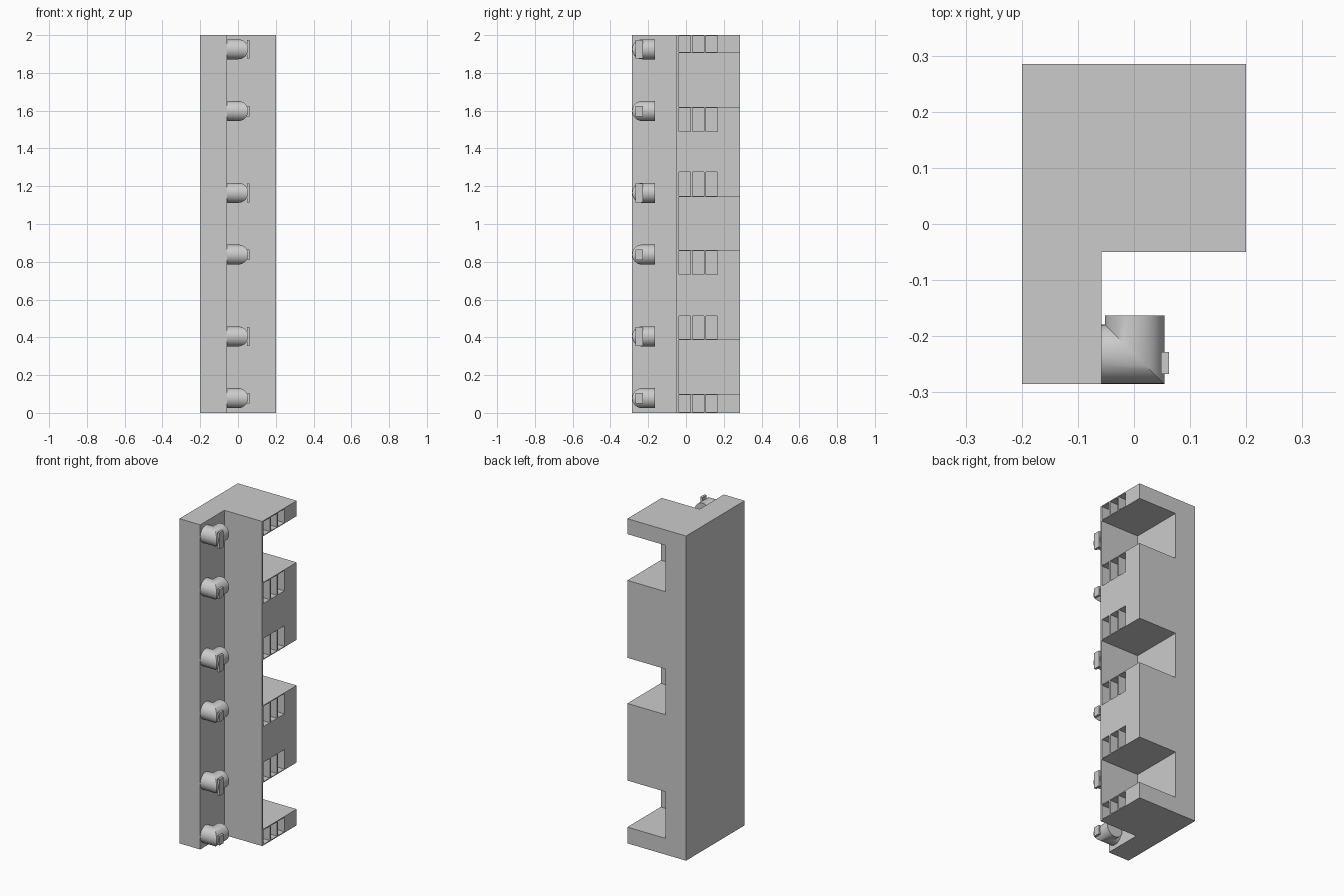
import bpy, bmesh, math

if "Cube" in bpy.data.objects:
    bpy.data.objects.remove(bpy.data.objects["Cube"])


def finish(name, bm):
    bmesh.ops.recalc_face_normals(bm, faces=bm.faces)
    me = bpy.data.meshes.new(name)
    bm.to_mesh(me)
    bm.free()
    ob = bpy.data.objects.new(name, me)
    bpy.context.collection.objects.link(ob)
    return ob


def add_box(bm, x, y, z):
    vs = bmesh.ops.create_cube(bm, size=1)["verts"]
    for v in vs:
        for i, (lo, hi) in enumerate((x, y, z)):
            v.co[i] = hi if v.co[i] > 0 else lo


def activate(ob):
    bpy.ops.object.select_all(action='DESELECT')
    ob.select_set(True)
    bpy.context.view_layer.objects.active = ob


# L-shaped tower body
bm = bmesh.new()
outline = [(-.2, -.285), (-.058, -.285), (-.058, -.05), (.2, -.05), (.2, .285), (-.2, .285)]
face = bm.faces.new([bm.verts.new((x, y, 0)) for x, y in outline])
ext = bmesh.ops.extrude_face_region(bm, geom=[face])["geom"]
bmesh.ops.translate(bm, vec=(0, 0, 2), verts=[g for g in ext if isinstance(g, bmesh.types.BMVert)])
body = finish("tower_body", bm)

# Open bays at the back right corner and the small slots above and below them
bm = bmesh.new()
for z0, z1 in [(.1, .387), (.862, 1.143), (1.62, 1.905)]:
    add_box(bm, (-.06, .3), (-.04, .4), (z0, z1))
for z0, z1 in [(.006, .094), (.392, .512), (.732, .857), (1.148, 1.275), (1.49, 1.615), (1.91, 1.994)]:
    for i in range(3):
        y = -.036 + .071 * i
        add_box(bm, (.1, .3), (y, y + .06), (z0, z1))
cutter = finish("bay_cutter", bm)
cutter.hide_render = True
mod = body.modifiers.new("bays", 'BOOLEAN')
mod.operation = 'DIFFERENCE'
mod.solver = 'EXACT'
mod.object = cutter
activate(body)
bpy.ops.object.modifier_apply(modifier=mod.name)
bpy.data.objects.remove(cutter)


# Mitred elbow pipe leaving the column and turning to the back
def elbow(name, z):
    bm = bmesh.new()
    r, n, cx, cy = .053, 32, .001, -.232
    rings = [[], [], []]
    for i in range(n):
        a = 2 * math.pi * i / n
        u, h = r * math.cos(a), z + r * math.sin(a)
        for ring, x, y in zip(rings, (-.06, cx - u, cx - u), (cy + u, cy + u, -.163)):
            ring.append(bm.verts.new((x, y, h)))
    for a, b in zip(rings, rings[1:]):
        for i in range(n):
            j = (i + 1) % n
            bm.faces.new((a[i], a[j], b[j], b[i]))
    bm.faces.new(rings[0])
    bm.faces.new(rings[2])
    activate(finish(name, bm))
    bpy.ops.object.shade_smooth_by_angle()


# One inlet and one outlet per bay, each with a plain tag
for k in range(3):
    for kind, z, half in (("inlet", .078, .028), ("outlet", .405, .05)):
        z += .76 * k
        elbow(f"{kind}_pipe_{k + 1}", z)
        bm = bmesh.new()
        add_box(bm, (.048, .062), (-.267, -.228), (z - half, z + half))
        finish(f"{kind}_tag_{k + 1}", bm)
